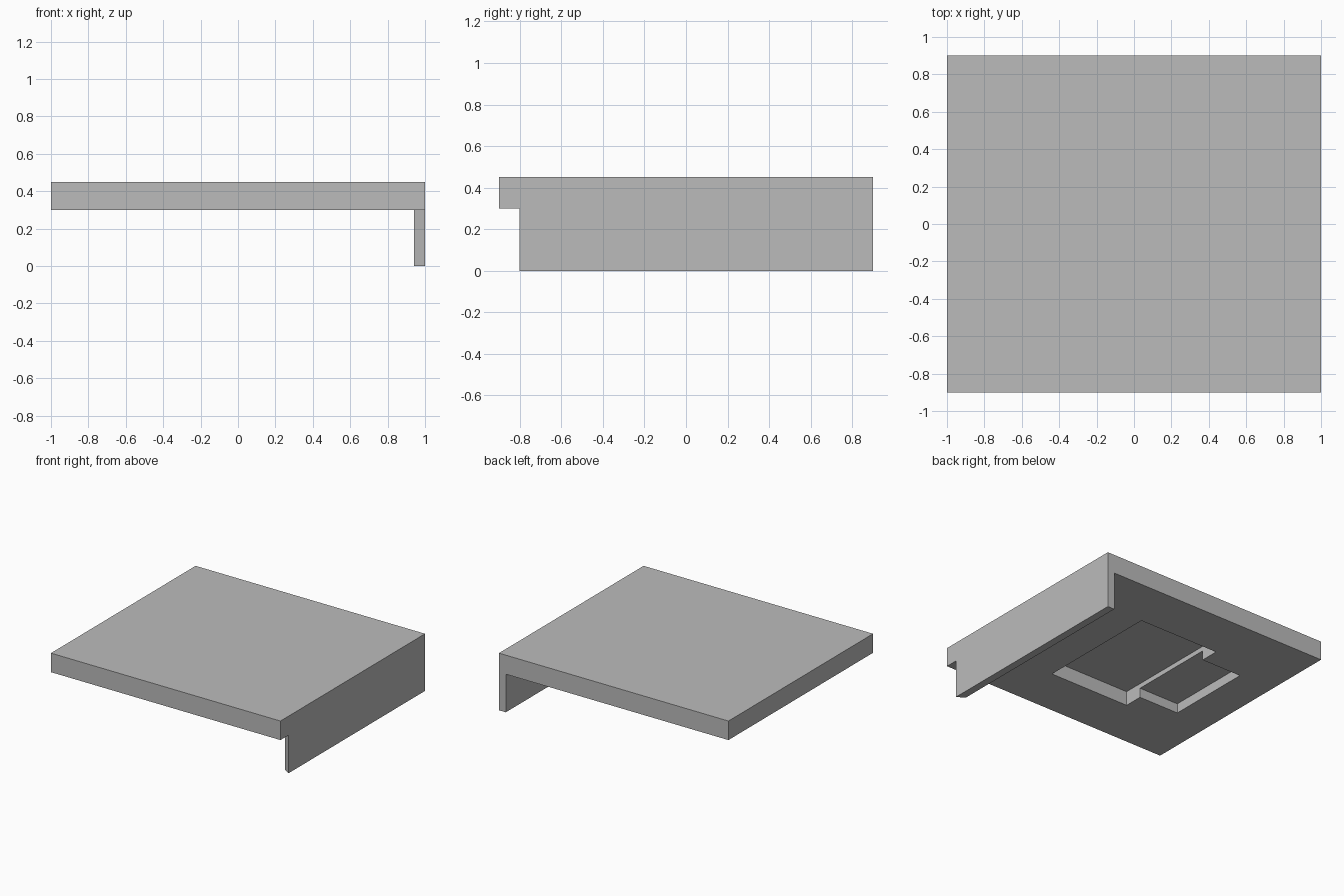
import bpy
import bmesh

cube = bpy.data.objects.get("Cube")
if cube:
    bpy.data.objects.remove(cube, do_unlink=True)

grey = bpy.data.materials.new("plain grey")
grey.use_nodes = True
colour = (0.5, 0.5, 0.5, 1)
grey.diffuse_color = colour
for node in grey.node_tree.nodes:
    if node.type == "BSDF_PRINCIPLED":
        node.inputs["Base Color"].default_value = colour


def prism(name, outline, bottom, top):
    """Extrude a plan outline (x, y) from bottom to top."""
    bm = bmesh.new()
    face = bm.faces.new([bm.verts.new((x, y, bottom)) for x, y in outline])
    extruded = bmesh.ops.extrude_face_region(bm, geom=[face])["geom"]
    raised = [v for v in extruded if isinstance(v, bmesh.types.BMVert)]
    bmesh.ops.translate(bm, verts=raised, vec=(0, 0, top - bottom))
    bmesh.ops.recalc_face_normals(bm, faces=bm.faces)
    mesh = bpy.data.meshes.new(name)
    bm.to_mesh(mesh)
    bm.free()
    mesh.materials.append(grey)
    obj = bpy.data.objects.new(name, mesh)
    bpy.context.scene.collection.objects.link(obj)
    return obj


def rectangle(x0, x1, y0, y1):
    return [(x0, y0), (x1, y0), (x1, y1), (x0, y1)]


def cut(target, cutter):
    """Subtract the cutter, then remove it."""
    cutter.hide_render = True
    mod = target.modifiers.new("pocket", "BOOLEAN")
    mod.operation = "DIFFERENCE"
    mod.solver = "EXACT"
    mod.object = cutter
    bpy.context.view_layer.objects.active = target
    bpy.ops.object.modifier_apply(modifier=mod.name)
    bpy.data.objects.remove(cutter, do_unlink=True)


underside = 0.3

# Top slab
slab = prism("top_slab", rectangle(-1, 1, -0.9, 0.9), underside, 0.45)

# Deep square pocket and shallower side pocket in the underside
cut(slab, prism("deep_pocket", rectangle(-0.35, 0.35, -0.5, 0.5), 0.2, underside + 0.1125))
cut(slab, prism("side_pocket", rectangle(-0.7, -0.3, -0.35, 0.35), 0.2, underside + 0.075))

# Hanging side flange with a slanted front end
prism("side_flange", [(0.94, -0.76), (1, -0.8), (1, 0.9), (0.94, 0.9)], 0, underside)
